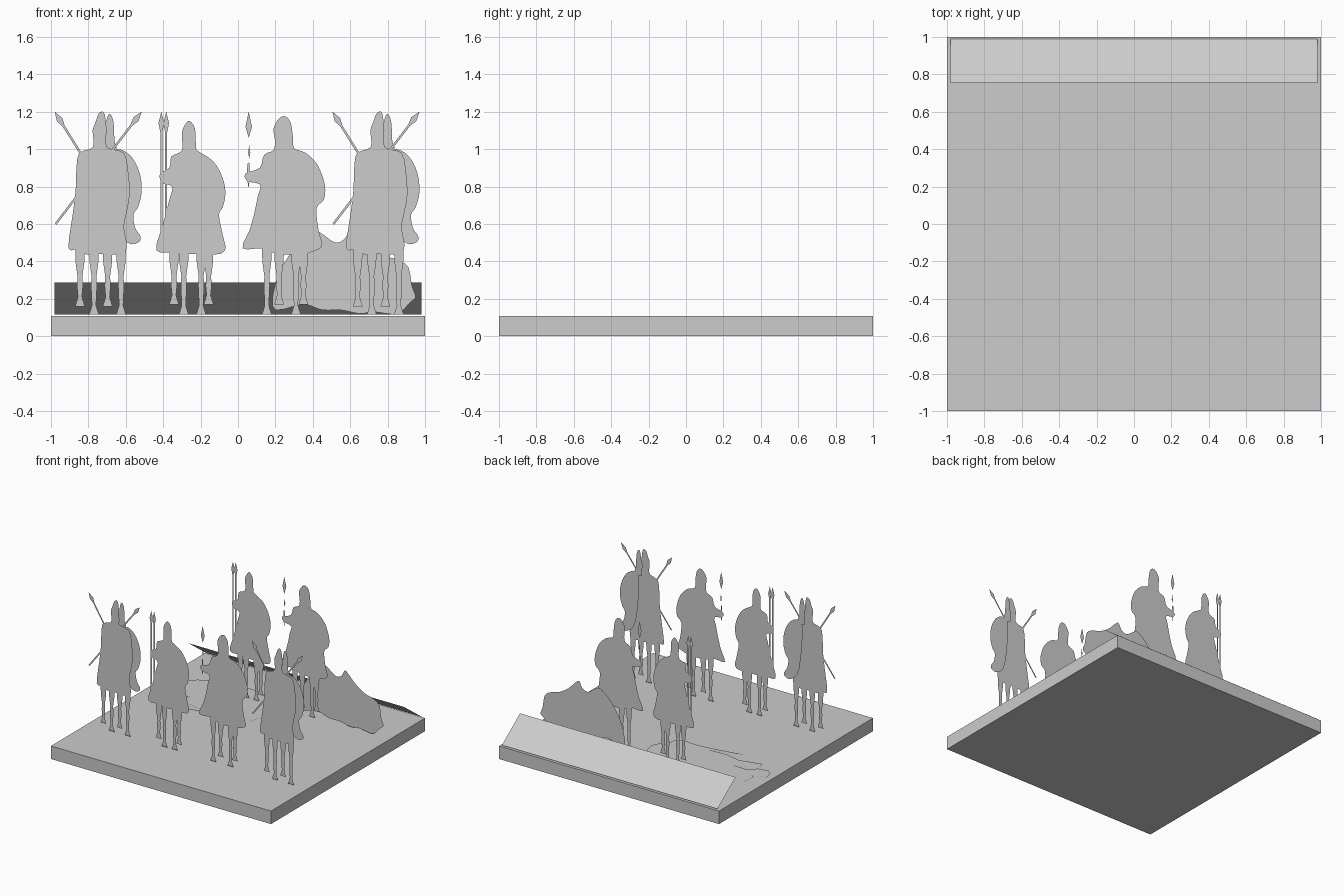
import bpy
import bmesh
from mathutils import Vector

cube = bpy.data.objects.get("Cube")
if cube:
    bpy.data.objects.remove(cube)

GREY = 0.604
FRONT_ROW, BACK_ROW = -0.54, 0.52
GROUND = 0.107
LAYER_GAP = 0.012

grey = bpy.data.materials.new("plain_grey")
grey.use_nodes = True
grey.diffuse_color = (GREY, GREY, GREY, 1)
grey.node_tree.nodes["Principled BSDF"].inputs["Base Color"].default_value = (GREY, GREY, GREY, 1)


def add_object(name, bm):
    mesh = bpy.data.meshes.new(name)
    bm.to_mesh(mesh)
    bm.free()
    mesh.materials.append(grey)
    obj = bpy.data.objects.new(name, mesh)
    bpy.context.collection.objects.link(obj)
    return obj


def rounded(points, steps=3):
    """Closed spline through the outline points."""
    pts = [Vector(p) for p in points]
    count = len(pts)
    result = []
    for i in range(count):
        a, b, c, d = (pts[(i + k) % count] for k in (-1, 0, 1, 2))
        for s in range(steps):
            t = s / steps
            result.append(b + (c - a) * t / 2
                          + (a * 2 - b * 5 + c * 4 - d) * t * t / 2
                          + (b * 3 - a - c * 3 + d) * t ** 3 / 2)
    return result


def add_outline(bm, points, place):
    """Fill one outline, given in hundredths, as a flat face."""
    verts = [bm.verts.new(place(p[0] / 100, p[1] / 100)) for p in points]
    bm.faces.new(reversed(verts))


def leg(x, hoof):
    """One tapering horse leg ending in a hoof."""
    right = [(2.6, 50), (2.4, 40), (1.3, 32), (1.6, 27), (1.1, hoof + 5), (2.6, hoof)]
    left = [(-w, z) for w, z in reversed(right)]
    return [(x + w, z) for w, z in left + right]


def spear(tip, butt, width=1.0, blade=9):
    """Straight shaft with a leaf blade."""
    tip, butt = Vector(tip), Vector(butt)
    along = (butt - tip).normalized()
    side = Vector((-along.y, along.x)) * width
    neck = tip + along * blade
    belly = tip + along * blade * 0.55
    return [tip, belly + side * 1.7, neck + side * 0.6, butt + side * 0.6,
            butt - side * 0.6, neck - side * 0.6, belly - side * 1.7]


def rider(name, x, y, body, legs, plain_parts, rear=()):
    """Flat cut-out of a mounted figure; rear parts sit a little behind."""
    bm = bmesh.new()
    front = lambda u, v: (x + u, y, v)
    behind = lambda u, v: (x + u, y + LAYER_GAP, v)
    add_outline(bm, rounded(body), front)
    for position, hoof in legs:
        add_outline(bm, leg(position, hoof), front)
    for part in plain_parts:
        add_outline(bm, part, front)
    for part in rear:
        add_outline(bm, rounded(part), behind)
    return add_object(name, bm)


# Base slab
bm = bmesh.new()
bmesh.ops.create_cube(bm, size=1)
bmesh.ops.scale(bm, vec=(2, 2, GROUND), verts=bm.verts)
bmesh.ops.translate(bm, vec=(0, 0, GROUND / 2), verts=bm.verts)
add_object("base", bm)

# Sloping panel along the back edge
bm = bmesh.new()
add_outline(bm, [(-98, 75.5), (-98, 99), (98, 99), (98, 75.5)],
            lambda u, v: (u, v, 0.115 + (0.99 - v) * 0.73))
bmesh.ops.reverse_faces(bm, faces=[f for f in bm.faces if f.normal.z < 0])
add_object("sloping_panel", bm)

# Riders with crossed spears
crossed_body = [
    (-16.6, 47), (-14.4, 65), (-12.8, 78), (-12.3, 91), (-10.7, 98), (-4.3, 100.5),
    (-3.2, 104), (-3.7, 110), (-2, 115), (-0.5, 119), (2, 120), (3.2, 116), (3.7, 110),
    (4, 101), (13, 98), (15.5, 86), (16, 75), (14.4, 66), (13, 58), (14.5, 49),
    (12, 44), (0, 44), (-9, 44), (-11, 47)]
crossed_rear = [
    [(3, 98), (3.2, 112), (4.5, 118), (6, 118.5), (7.5, 114), (8, 104), (9, 100)],
    [(5, 95), (10, 100), (17, 96), (21.5, 87), (22.5, 77), (20.5, 69), (18, 65),
     (19, 58), (22, 53), (20.5, 50), (15, 50), (8, 60)]]
crossed_spears = [spear((-24, 120), (-4, 88)), spear((22.5, 120), (-23.5, 60))]
crossed_legs = [(-10.5, 16), (-3, 11.5), (4.3, 16), (11.5, 11.5)]
for name, x in (("right_end_rider", -0.74), ("left_end_rider", 0.745)):
    rider(name, x, FRONT_ROW, crossed_body, crossed_legs, crossed_spears, crossed_rear)

# Riders with a pair of upright spears
upright_body = [
    (-18, 46), (-14.4, 60), (-11, 73), (-9.5, 80), (-15, 82), (-16, 87), (-11, 90),
    (-10, 96), (-5, 98.5), (-4, 102), (-4.3, 109), (-2, 114), (0, 115), (2.7, 111),
    (3.2, 102), (4.3, 99), (12, 94), (17, 86), (19, 77), (17.6, 69), (15.5, 65),
    (17.6, 54), (19, 47), (16, 44), (8, 44), (-4, 44), (-9, 45)]
upright_spears = [spear((x, 120), (x, 54), 0.9, 11) for x in (-15.3, -12.7)]
upright_legs = [(-8.5, 17), (-3.3, 11.5), (6, 11.5), (10, 17)]

# Riders with a raised arm and broken spear
raised_body = [
    (-22.5, 47), (-18.7, 57), (-16, 67), (-14.4, 75), (-13, 81), (-20, 83), (-21, 87),
    (-13.4, 90), (-11, 97), (-6, 99.5), (-5.3, 105), (-6, 111), (-3, 116.5), (0.5, 117.5),
    (3.2, 114), (4.3, 107), (5, 100.5), (11.2, 98), (17.6, 91.5), (21.4, 81), (20.9, 73),
    (17, 68.5), (18, 57), (20, 49), (17, 46), (9, 44), (-4, 44), (-12, 47)]
broken_spear = [
    [(-19.3, 120), (-21, 112), (-19.3, 106), (-17.5, 112)],
    [(-19, 102), (-18.4, 98), (-19, 95), (-19.6, 98)],
    [(-20, 92), (-19, 93), (-18.6, 85), (-19.4, 79), (-20.2, 85)]]
raised_legs = [(-9.6, 11.5), (-3, 17), (6, 11.5), (10, 17)]

for row, y in (("front", FRONT_ROW), ("back", BACK_ROW)):
    rider(row + "_upright_spear_rider", -0.257, y, upright_body, upright_legs, upright_spears)
    rider(row + "_raised_arm_rider", 0.25, y, raised_body, raised_legs, broken_spear)

# Upright mound cut-out behind the riders
mound = [
    (20, 14), (19, 24), (24, 38), (33, 50), (41, 56), (46, 54), (52, 50), (57, 52),
    (60, 57), (64, 54), (70, 48), (78, 43), (85, 41), (91, 37), (93, 27), (95, 21),
    (92, 18), (86, 12), (80, 12), (72, 13), (65, 12), (55, 14), (45, 14), (35, 17)]
bm = bmesh.new()
add_outline(bm, rounded(mound), lambda u, v: (u, BACK_ROW + LAYER_GAP, v))
add_object("mound", bm)

# Flat cut-out lying on the ground
fallen = [
    (-96, 32), (-85, 36), (-88, 37), (-86, 48), (-77, 57), (-64, 65), (-50, 68), (-46, 70.5),
    (-41, 67), (-26, 66), (-13, 60), (-2, 53), (5, 43), (7, 35), (4, 29), (-1, 28),
    (-2, 19), (-7, 14), (-21, 15), (-31, 14), (-60, 9), (-50, 12), (-33, 17), (-48, 16),
    (-61, 19), (-80, 14.5), (-81, 20), (-72, 26), (-64, 29), (-75, 29), (-82, 23),
    (-90, 21.5), (-94, 25)]
bm = bmesh.new()
add_outline(bm, fallen, lambda u, v: (u, v, GROUND + 0.006))
bmesh.ops.reverse_faces(bm, faces=[f for f in bm.faces if f.normal.z < 0])
add_object("fallen_cutout", bm)
